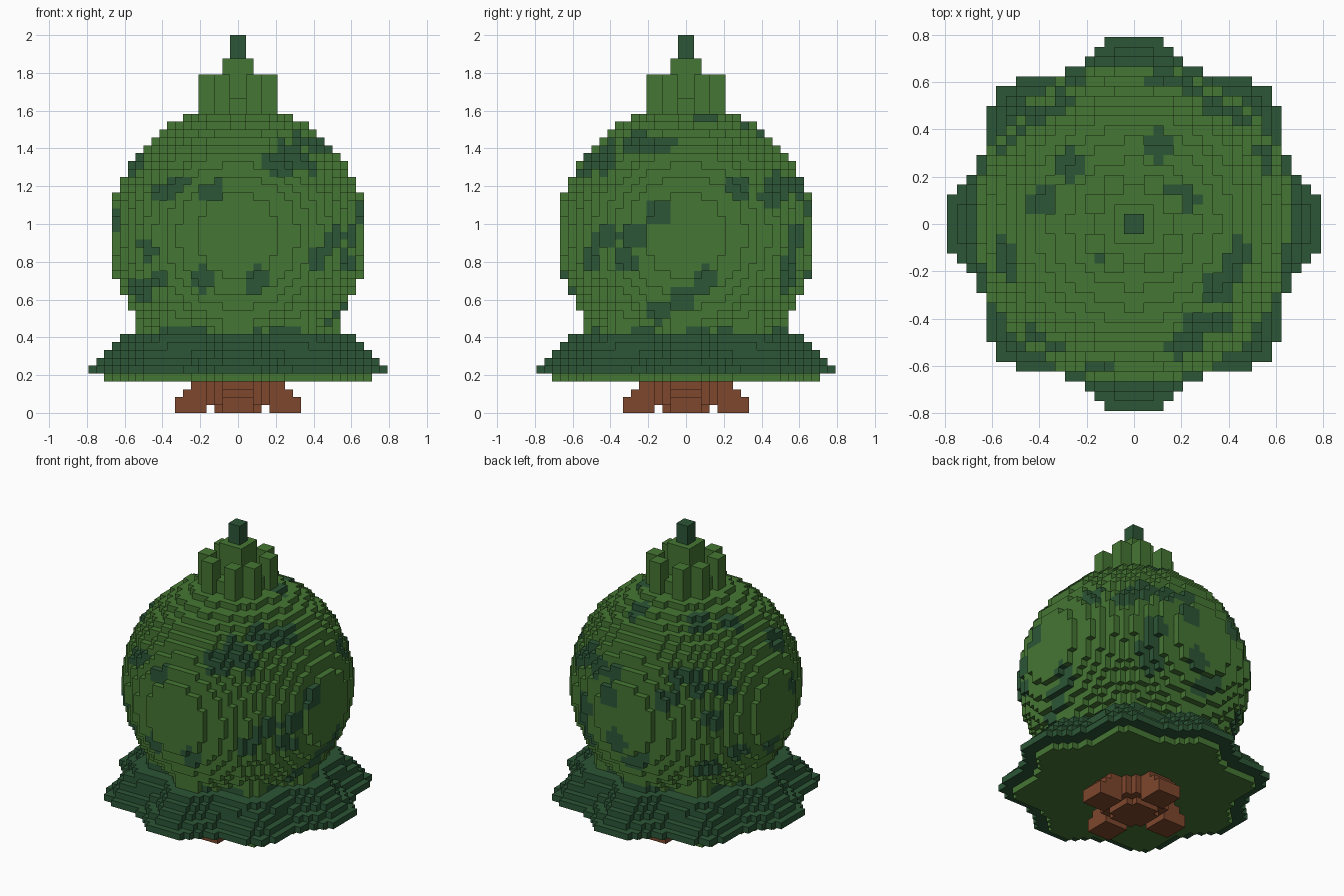
import bpy, math, random

old = bpy.data.objects.get("Cube")
if old:
    bpy.data.objects.remove(old, do_unlink=True)

V = 2 / 48                      # edge of one block
BALL_Z, BALL_R2 = 22.5, 269.0   # ball centre height and squared radius, in blocks


def material(name, rgb):
    m = bpy.data.materials.new(name)
    m.use_nodes = True
    m.diffuse_color = (*rgb, 1)
    bsdf = next(n for n in m.node_tree.nodes if n.type == 'BSDF_PRINCIPLED')
    bsdf.inputs["Base Color"].default_value = (*rgb, 1)
    bsdf.inputs["Roughness"].default_value = 0.9
    return m


MATS = [material("leaf_green", (0.060, 0.181, 0.033)),
        material("dark_leaf_green", (0.025, 0.093, 0.037)),
        material("bark_brown", (0.205, 0.063, 0.025))]
GREEN, DARK, BROWN = range(3)

blocks = {}                     # (x, y, z) -> (part, colour)


def fill(part, z0, z1, inside, colour, span=20):
    """Fill layers z0..z1 wherever inside(x, y, z) holds for the block centre."""
    for z in range(z0, z1):
        for x in range(-span, span):
            for y in range(-span, span):
                c = (x + 0.5, y + 0.5, z + 0.5)
                if (x, y, z) not in blocks and inside(*c):
                    col = colour(*c) if callable(colour) else colour
                    blocks[x, y, z] = (part, col)


def box(part, x0, x1, y0, y1, z0, z1, colour):
    fill(part, z0, z1, lambda x, y, z: x0 < x < x1 and y0 < y < y1, colour)


def disc(part, radius, z0, z1, colour):
    fill(part, z0, z1, lambda x, y, z: math.hypot(x, y) < radius, colour)


def star(part, radius, z, colour):
    """One layer with eight rounded lobes."""
    fill(part, z, z + 1, lambda x, y, h: math.hypot(x, y)
         < radius + 1.25 * math.cos(8 * math.atan2(y, x)), colour)


# Trunk with four stepped roots
disc("trunk", 3.3, 0, 1, BROWN)
disc("trunk", 4.4, 1, 4, BROWN)
for z, reach in enumerate((8, 8, 7, 6)):
    inner = 4 if z == 0 else 0
    for s in (-1, 1):
        a, b = sorted((s * inner, s * reach))
        box("trunk", a, b, -2, 2, z, z + 1, BROWN)
        box("trunk", -2, 2, a, b, z, z + 1, BROWN)

# Lobed skirt of leaves, stepping in by one block per layer
star("skirt", 16.08, 4, GREEN)
for k in range(5):
    star("skirt", 18.08 - k, 5 + k, DARK)


def ragged(x, y, z):
    a = math.atan2(y, x)
    return DARK if math.sin(8 * a - 1.2) + math.sin(5 * a + 0.6) > -0.5 else GREEN


star("skirt", 12.0, 10, ragged)
star("skirt", 12.0, 11, GREEN)

# Dark leaf patches: positions seen along y, along x and from above, in units
FRONT = [(-.4, 1.18), (-.15, 1.18), (.2, 1.33), (.37, 1.44), (.37, 1.33), (-.55, 1.3),
         (.52, .93), (.43, .82), (-.42, .7), (-.2, .7), (.1, .7)]
SIDE = [(-.15, 1.07), (-.42, .93), (-.27, .95), (-.42, 1.4), (-.17, 1.43), (.1, 1.6),
        (.28, 1.2), (.5, 1.2), (.6, .93), (.57, .8), (.1, .7), (-.02, .6),
        (-.15, .53), (-.33, .8)]
TOP = [(.1, .34), (-.28, .25), (-.4, .1), (.23, .1), (-.1, -.12), (-.55, -.13),
       (.45, -.13), (.35, -.27), (.37, -.42), (.25, -.5), (-.33, -.53), (.1, .62),
       (.35, .5), (-.27, .6)]
patches = []


def rise(a, b):
    return math.sqrt(max(0, BALL_R2 - a * a - b * b))


for x, z in FRONT:
    a, b = x / V, z / V - BALL_Z
    patches.append((a, -rise(a, b), b))
for y, z in SIDE:
    a, b = y / V, z / V - BALL_Z
    patches.append((rise(a, b), a, b))
for x, y in TOP:
    a, b = x / V, y / V
    patches.append((a, b, rise(a, b)))
random.seed(4)
for i in range(20):             # back and far side
    a, b = random.uniform(-13, 13), random.uniform(-9, 9)
    patches.append((a, rise(a, b), b) if i % 2 else (-rise(a, b), a, b))


def leaf_colour(x, y, z):
    p = (x, y, z - BALL_Z)
    if any(math.dist(p, q) < 1.75 for q in patches):
        return DARK
    return GREEN


# Round crown of foliage
fill("foliage_ball", 6, 39,
     lambda x, y, z: x * x + y * y + (z - BALL_Z) ** 2 < BALL_R2, leaf_colour)

# Ring of eight pillars around a stepped core
for sx in (-1, 1):
    for sy in (-1, 1):
        for cx, cy in ((4, 2), (2, 4)):
            px, py = sx * cx, sy * cy
            box("crown", px - 1, px + 1, py - 1, py + 1, 37, 43, GREEN)
disc("crown", 4.3, 38, 40, GREEN)
disc("crown", 2.3, 38, 45, GREEN)

# Tip
box("tip", -1, 1, -1, 1, 45, 48, DARK)

# Outer faces of each part
SIDES = [((1, 0, 0), ((1, 0, 0), (1, 1, 0), (1, 1, 1), (1, 0, 1))),
         ((-1, 0, 0), ((0, 0, 0), (0, 0, 1), (0, 1, 1), (0, 1, 0))),
         ((0, 1, 0), ((0, 1, 0), (0, 1, 1), (1, 1, 1), (1, 1, 0))),
         ((0, -1, 0), ((0, 0, 0), (1, 0, 0), (1, 0, 1), (0, 0, 1))),
         ((0, 0, 1), ((0, 0, 1), (1, 0, 1), (1, 1, 1), (0, 1, 1))),
         ((0, 0, -1), ((0, 0, 0), (0, 1, 0), (1, 1, 0), (1, 0, 0)))]


def build(part):
    index, faces, colours = {}, [], []
    for (x, y, z), (owner, colour) in blocks.items():
        if owner != part:
            continue
        for (dx, dy, dz), corners in SIDES:
            if (x + dx, y + dy, z + dz) in blocks:
                continue
            faces.append([index.setdefault((x + i, y + j, z + k), len(index))
                          for i, j, k in corners])
            colours.append(colour)
    mesh = bpy.data.meshes.new(part)
    mesh.from_pydata([(x * V, y * V, z * V) for x, y, z in index], [], faces)
    used = sorted(set(colours))
    for c in used:
        mesh.materials.append(MATS[c])
    for poly, c in zip(mesh.polygons, colours):
        poly.material_index = used.index(c)
    bpy.context.collection.objects.link(bpy.data.objects.new(part, mesh))


for part in ("trunk", "skirt", "foliage_ball", "crown", "tip"):
    build(part)
